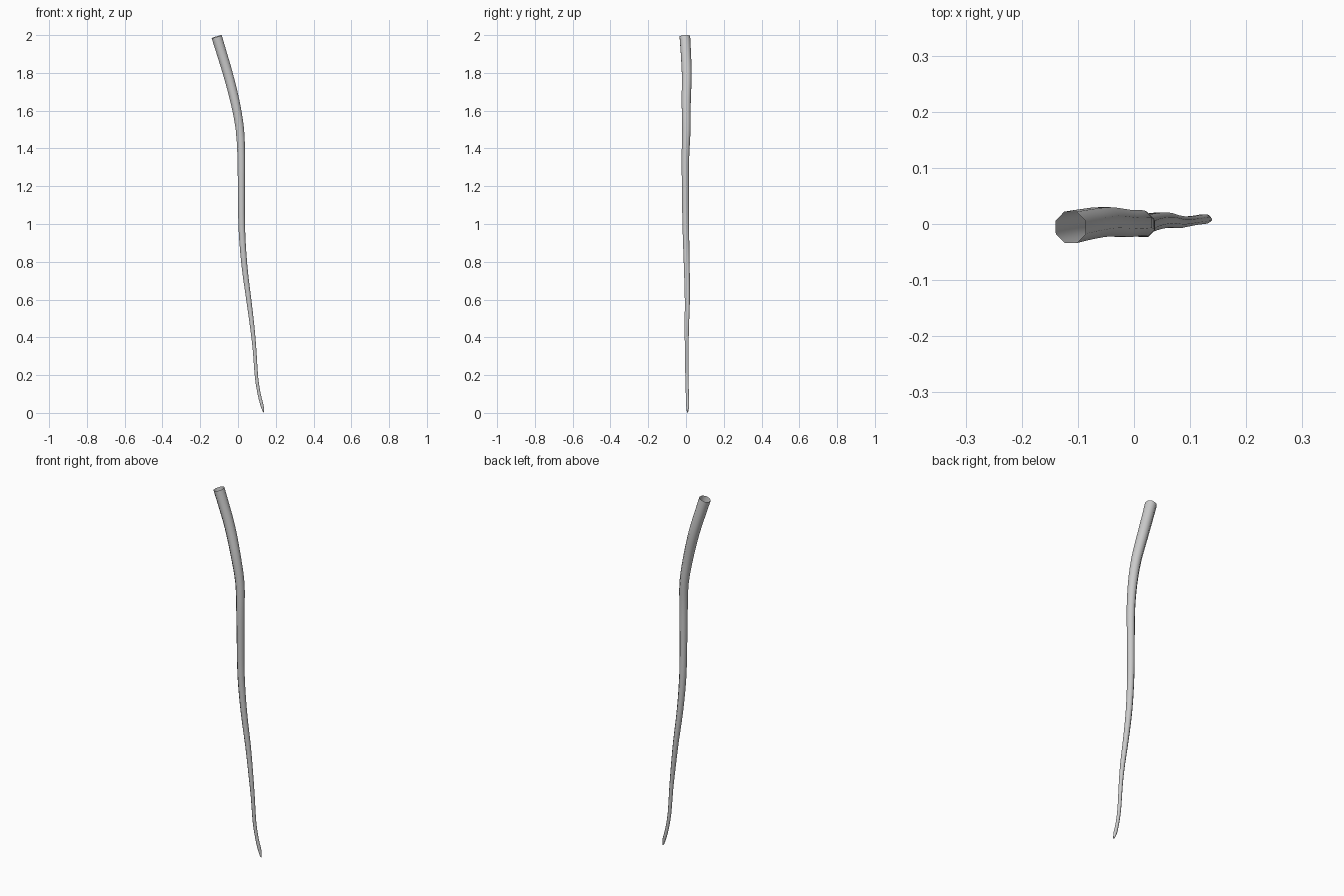
import bpy, bmesh, math
from mathutils import Vector

if "Cube" in bpy.data.objects:
    bpy.data.objects.remove(bpy.data.objects["Cube"])

SIDES = 8
STEPS = 3

# Centre line and radius from the closed tip up to the open end: x, y, z, r
path = [Vector(p) for p in (
    (0.135, 0.008, 0.008, 0.004), (0.127, 0.009, 0.04, 0.0085),
    (0.112, 0.007, 0.10, 0.0085), (0.098, 0.005, 0.19, 0.009),
    (0.088, 0.004, 0.33, 0.010), (0.076, 0.004, 0.45, 0.012),
    (0.057, 0.007, 0.60, 0.014), (0.034, 0.004, 0.78, 0.016),
    (0.020, -0.001, 0.98, 0.018), (0.018, -0.003, 1.20, 0.0195),
    (0.017, -0.003, 1.36, 0.021), (0.010, 0.002, 1.50, 0.023),
    (-0.014, 0.001, 1.64, 0.025), (-0.052, 0.004, 1.79, 0.027),
    (-0.088, -0.001, 1.91, 0.028), (-0.113, -0.006, 1.992, 0.029))]


def spline(a, b, c, d, t):
    return 0.5 * (2 * b + (c - a) * t + (2 * a - 5 * b + 4 * c - d) * t * t
                  + (3 * b - a - 3 * c + d) * t ** 3)


# Smoothed samples along the centre line
pts = []
for i in range(len(path) - 1):
    a, d = path[max(i - 1, 0)], path[min(i + 2, len(path) - 1)]
    pts += [spline(a, path[i], path[i + 1], d, k / STEPS) for k in range(STEPS)]
pts.append(path[-1])

# Rings perpendicular to the centre line, joined into a tube
bm = bmesh.new()
rings = []
for i, p in enumerate(pts):
    tangent = (pts[min(i + 1, len(pts) - 1)] - pts[max(i - 1, 0)]).to_3d().normalized()
    side = Vector((0, 1, 0)).cross(tangent).normalized()
    depth = tangent.cross(side)
    ring = []
    for k in range(SIDES):
        ang = 2 * math.pi * (k + 0.5) / SIDES
        r = p.w * 1.04
        ring.append(bm.verts.new(p.to_3d() + r * (math.cos(ang) * side + math.sin(ang) * depth)))
    rings.append(ring)
for lo, hi in zip(rings, rings[1:]):
    for k in range(SIDES):
        n = (k + 1) % SIDES
        bm.faces.new((lo[k], lo[n], hi[n], hi[k]))

# Closed pointed tip, top left open
tip = bm.verts.new((0.137, 0.008, 0.0))
for k in range(SIDES):
    bm.faces.new((tip, rings[0][(k + 1) % SIDES], rings[0][k]))
for f in bm.faces:
    f.smooth = True

mesh = bpy.data.meshes.new("hanging_root")
bm.to_mesh(mesh)
bm.free()
bpy.context.collection.objects.link(bpy.data.objects.new("hanging_root", mesh))
